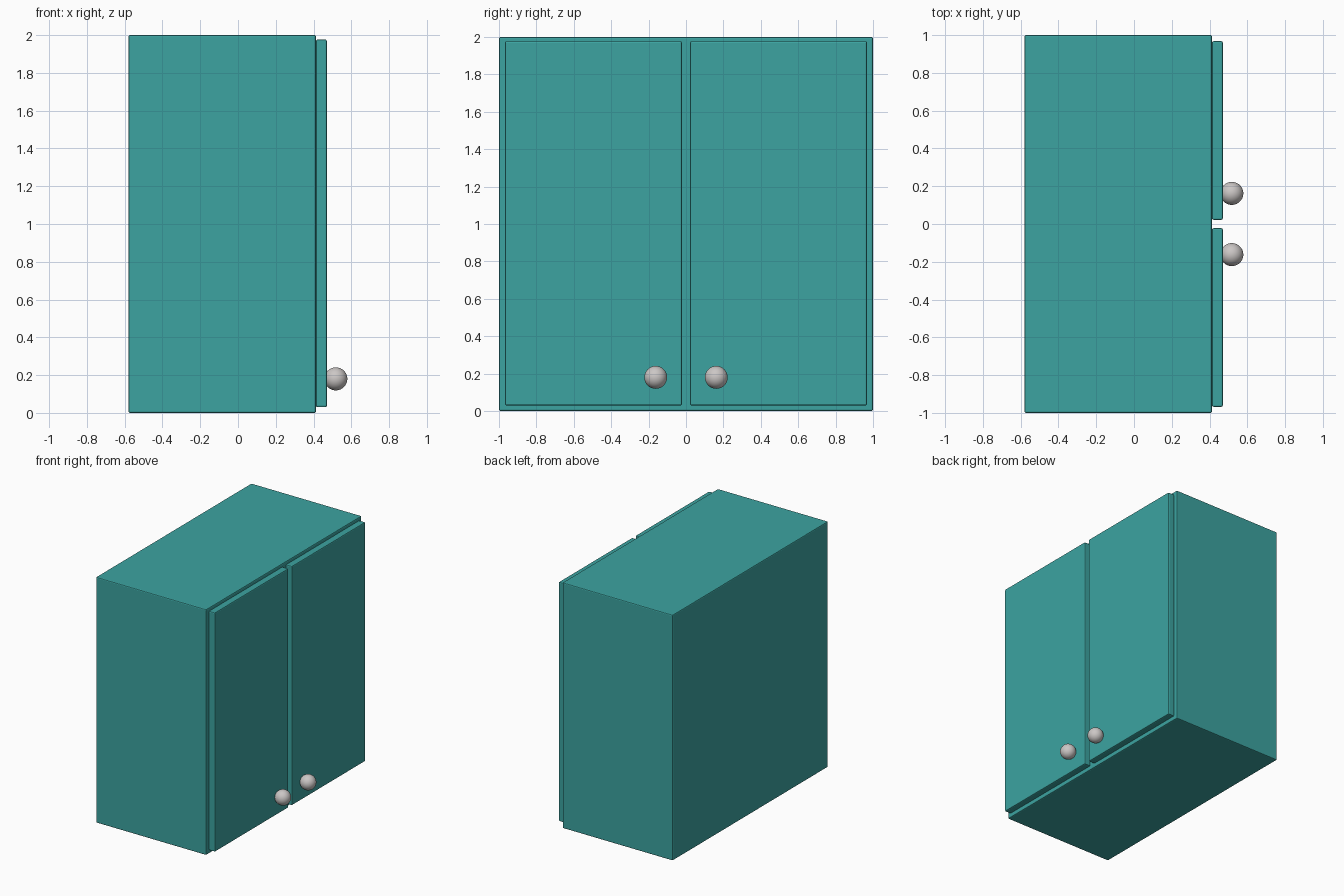
import bpy

if "Cube" in bpy.data.objects:
    bpy.data.objects.remove(bpy.data.objects["Cube"])


def material(name, rgb):
    m = bpy.data.materials.new(name)
    m.diffuse_color = (*rgb, 1)
    m.use_nodes = True
    m.node_tree.nodes["Principled BSDF"].inputs["Base Color"].default_value = m.diffuse_color
    return m


teal = material("teal paint", (0.045, 0.37, 0.355))
grey = material("light grey metal", (0.6, 0.57, 0.56))


def box(name, lo, hi, bevel):
    """Softly bevelled box between two corners."""
    bpy.ops.mesh.primitive_cube_add(size=1, location=[(a + b) / 2 for a, b in zip(lo, hi)])
    ob = bpy.context.object
    ob.name = name
    ob.scale = [b - a for a, b in zip(lo, hi)]
    bpy.ops.object.transform_apply(location=False, rotation=False, scale=True)
    mod = ob.modifiers.new("soft edges", 'BEVEL')
    mod.width = bevel
    mod.segments = 2
    ob.data.materials.append(teal)
    return ob


# Cabinet body
box("cabinet_body", (-0.58, -1.0, 0.0), (0.413, 1.0, 2.0), 0.008)

# Doors and round knobs, mirrored about y = 0
for side, s in (("left", -1), ("right", 1)):
    y0, y1 = sorted((s * 0.022, s * 0.968))
    box(side + "_door", (0.413, y0, 0.03), (0.47, y1, 1.977), 0.008)
    bpy.ops.mesh.primitive_uv_sphere_add(segments=32, ring_count=16, radius=0.061,
                                         location=(0.518, s * 0.162, 0.18))
    knob = bpy.context.object
    knob.name = side + "_knob"
    knob.data.materials.append(grey)
    bpy.ops.object.shade_smooth()
